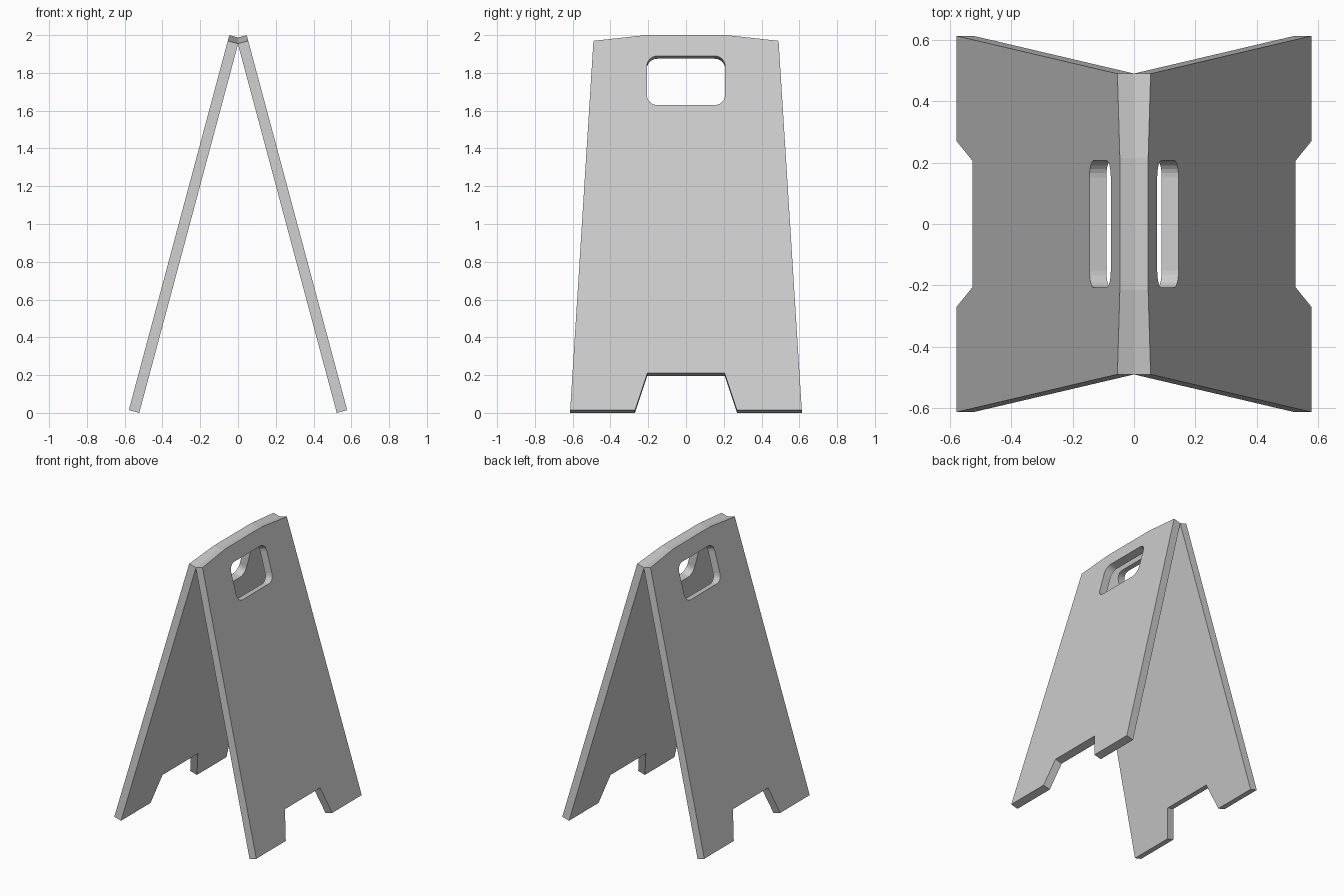
import bpy
import bmesh
from math import sin, cos, tan, pi, radians
from mathutils import Vector

cube = bpy.data.objects.get("Cube")
if cube:
    bpy.data.objects.remove(cube, do_unlink=True)

# Grey plastic
plastic = bpy.data.materials.new("grey_plastic")
plastic.use_nodes = True
grey = (0.6, 0.6, 0.6, 1)
plastic.diffuse_color = grey
plastic.node_tree.nodes["Principled BSDF"].inputs["Base Color"].default_value = grey

TILT = radians(15)
THICK = 0.057
FOOT_X = 0.578

# Half outline of a panel: (across, along the slope from the foot)
half = [(0.205, 0.202), (0.27, 0), (0.613, 0), (0.49, 2.024), (0.215, 2.055)]
outline = half + [(-y, s) for y, s in reversed(half)]


def rounded_rect(half_w, low, high, r, steps=6):
    """Outline of the carrying handle hole."""
    pts = []
    centres = [(half_w - r, high - r), (r - half_w, high - r),
               (r - half_w, low + r), (half_w - r, low + r)]
    for corner, (cy, cs) in enumerate(centres):
        for i in range(steps + 1):
            a = (corner + i / steps) * pi / 2
            pts.append((cy + r * cos(a), cs + r * sin(a)))
    return pts


def panel(name, side):
    down = Vector((sin(TILT), 0, -cos(TILT)))
    normal = Vector((cos(TILT), 0, sin(TILT)))
    foot = Vector((FOOT_X, 0, THICK * sin(TILT)))
    bm = bmesh.new()
    edges = []
    # Outer face with the handle hole
    for loop in (outline, rounded_rect(0.207, 1.672, 1.941, 0.055)):
        verts = [bm.verts.new(foot - down * s + Vector((0, y, 0))) for y, s in loop]
        edges += [bm.edges.new((v, verts[i - 1])) for i, v in enumerate(verts)]
    bmesh.ops.triangle_fill(bm, edges=edges, use_beauty=True, normal=normal)
    # Thickness towards the inside
    faces = bm.faces[:]
    extruded = bmesh.ops.extrude_face_region(bm, geom=faces, use_keep_orig=True)
    moved = [g for g in extruded["geom"] if isinstance(g, bmesh.types.BMVert)]
    bmesh.ops.translate(bm, verts=moved, vec=-normal * THICK)
    # Mitre the ridge where both panels meet
    cut = bmesh.ops.bisect_plane(bm, geom=bm.verts[:] + bm.edges[:] + bm.faces[:],
                                 plane_co=(0, 0, 0), plane_no=(1, 0, 0), clear_inner=True)
    for v in bm.verts:
        v.co.x *= side
    bmesh.ops.recalc_face_normals(bm, faces=bm.faces)
    bmesh.ops.dissolve_limit(bm, angle_limit=radians(1), verts=bm.verts, edges=bm.edges)
    mesh = bpy.data.meshes.new(name)
    bm.to_mesh(mesh)
    bm.free()
    mesh.materials.append(plastic)
    obj = bpy.data.objects.new(name, mesh)
    bpy.context.collection.objects.link(obj)


panel("left_panel", 1)
panel("right_panel", -1)
